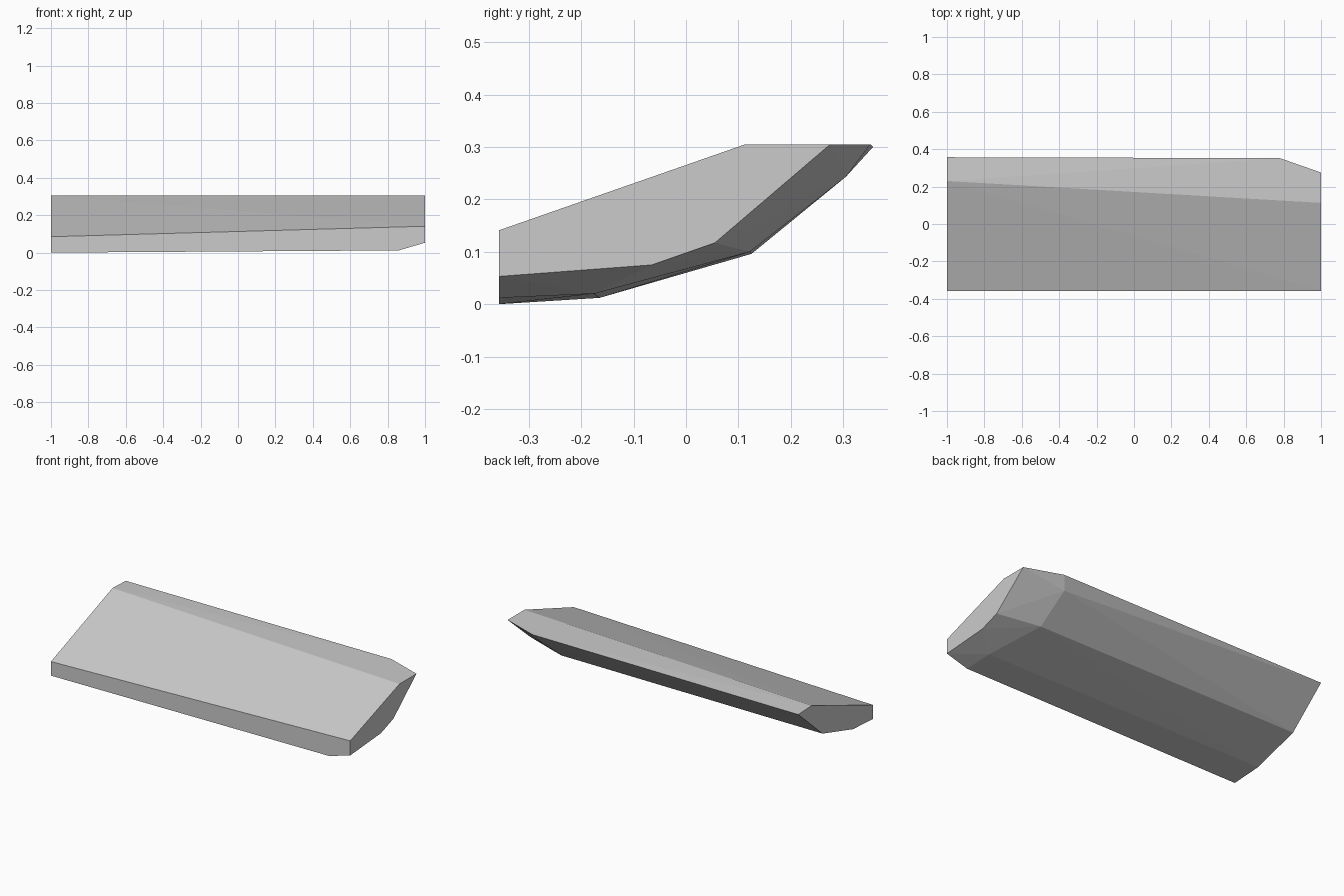
import bpy
import bmesh

cube = bpy.data.objects.get("Cube")
if cube:
    bpy.data.objects.remove(cube, do_unlink=True)

# One plain stone grey
grey = bpy.data.materials.new("stone grey")
grey.use_nodes = True
colour = (0.6, 0.6, 0.6, 1.0)
grey.diffuse_color = colour
grey.node_tree.nodes["Principled BSDF"].inputs["Base Color"].default_value = colour

# Cross-sections (y, z) at stations along the length
FRONT = -0.357
TOP = 0.305
sections = [
    # plain end
    (-1.0, [(FRONT, 0.0), (FRONT, 0.085), (0.23, TOP), (0.357, 0.3),
            (0.125, 0.096), (-0.165, 0.012)]),
    # chamfer corners on the back and underside
    (0.74, [(0.305, 0.243)]),
    (0.75, [(0.122, 0.1)]),
    (0.78, [(0.352, TOP)]),
    (0.86, [(FRONT, 0.012), (-0.175, 0.02)]),
    # chamfered end
    (1.0, [(FRONT, 0.053), (FRONT, 0.141), (0.113, TOP), (0.275, TOP),
           (0.055, 0.117), (-0.065, 0.075)]),
]

# Faceted slab wrapped around the sections
bm = bmesh.new()
for x, profile in sections:
    for y, z in profile:
        bm.verts.new((x, y, z))
bmesh.ops.convex_hull(bm, input=bm.verts[:])
bmesh.ops.dissolve_limit(bm, angle_limit=0.004, verts=bm.verts[:], edges=bm.edges[:])
bmesh.ops.recalc_face_normals(bm, faces=bm.faces[:])
mesh = bpy.data.meshes.new("stone_slab")
bm.to_mesh(mesh)
bm.free()

slab = bpy.data.objects.new("stone_slab", mesh)
mesh.materials.append(grey)
bpy.context.collection.objects.link(slab)
